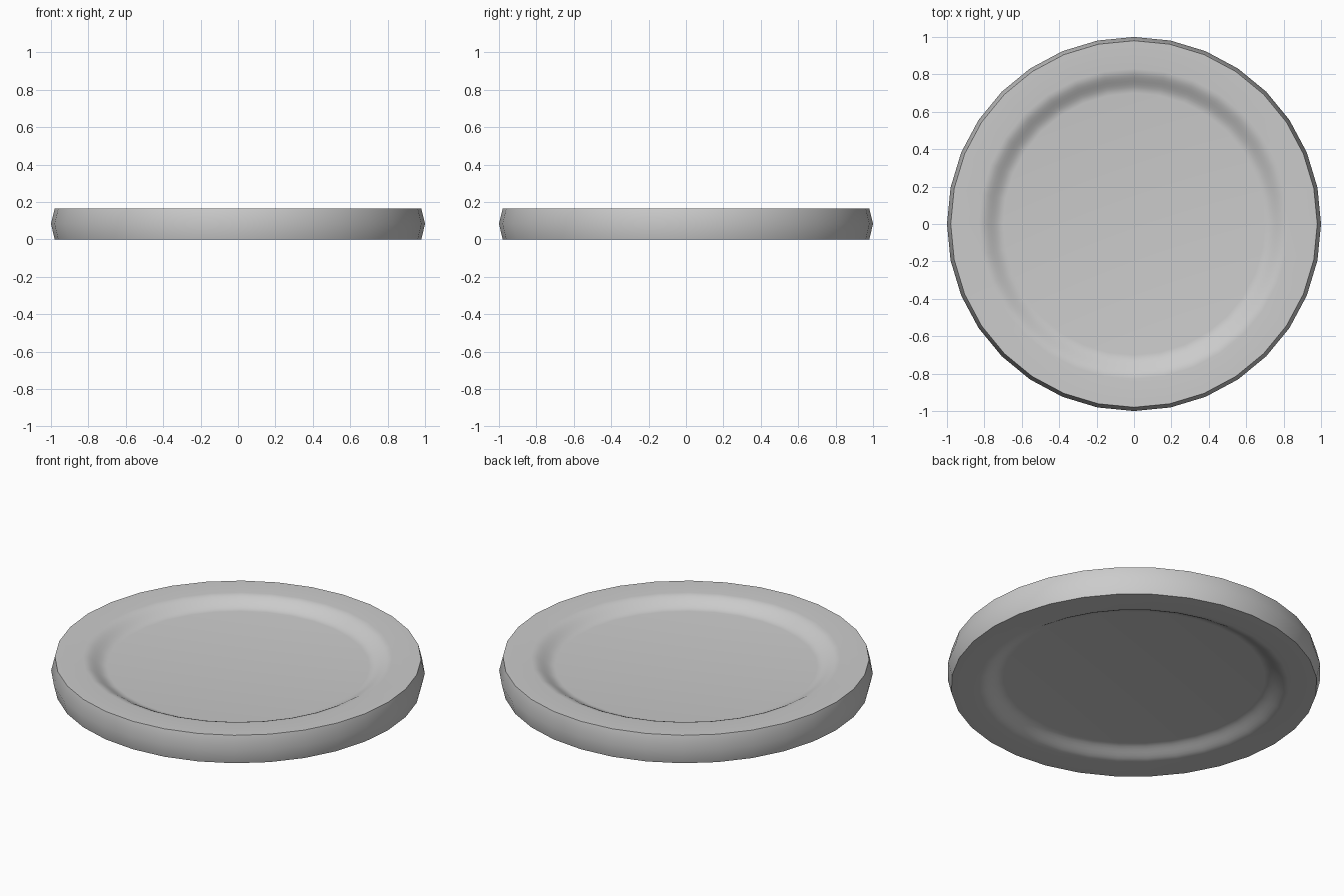
import bpy, bmesh, math

if "Cube" in bpy.data.objects:
    bpy.data.objects.remove(bpy.data.objects["Cube"])

SIDES = 32
H = 0.165      # total thickness
DEPTH = 0.05   # recess depth on both faces

# Half profile (radius, depth below the face): rim, smooth step, recessed floor
steps = 8
face = [(0.98, 0.0)]
for i in range(steps + 1):
    t = i / steps
    face.append((0.83 - 0.13 * t, DEPTH * (0.5 - 0.5 * math.cos(math.pi * t))))

# Full profile: bottom face, bulging side wall, top face
profile = [(r, d) for r, d in reversed(face)]
profile.append((1.0, H / 2))
profile += [(r, H - d) for r, d in face]

# Revolve the profile into rings and cap both floors
bm = bmesh.new()
rings = []
for r, z in profile:
    rings.append([bm.verts.new((r * math.cos(2 * math.pi * k / SIDES),
                                r * math.sin(2 * math.pi * k / SIDES), z))
                  for k in range(SIDES)])
for a, b in zip(rings, rings[1:]):
    for k in range(SIDES):
        n = (k + 1) % SIDES
        bm.faces.new((a[k], a[n], b[n], b[k]))
bm.faces.new(rings[0][::-1])
bm.faces.new(rings[-1])
bmesh.ops.recalc_face_normals(bm, faces=bm.faces)

mesh = bpy.data.meshes.new("round_disc")
bm.to_mesh(mesh)
bm.free()
disc = bpy.data.objects.new("round_disc", mesh)
bpy.context.collection.objects.link(disc)

# Smooth shading with crisp rim edges
bpy.context.view_layer.objects.active = disc
disc.select_set(True)
bpy.ops.object.shade_smooth_by_angle(angle=math.radians(40))
